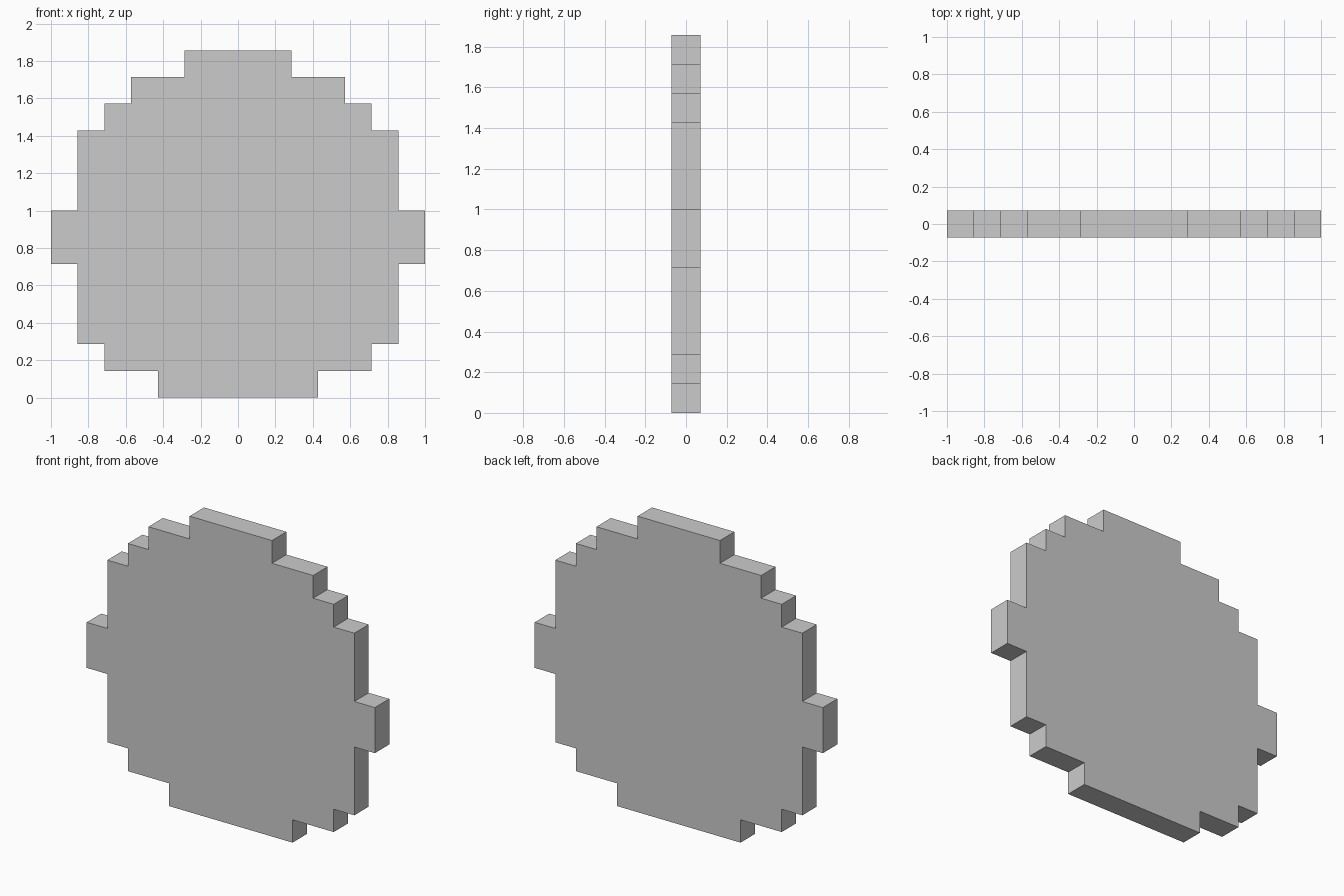
import bpy
import bmesh

if "Cube" in bpy.data.objects:
    bpy.data.objects.remove(bpy.data.objects["Cube"])

U = 2 / 14  # one pixel step of the stepped outline

# Rows of the plate from bottom to top: (half width, row height) in steps
rows = [(3, 1), (5, 1), (6, 3), (7, 2), (6, 3), (5, 1), (4, 1), (2, 1)]

# Right half of the stepped outline, then mirrored to close it
right, z = [], 0
for half, height in rows:
    right += [(half * U, z * U), (half * U, (z + height) * U)]
    z += height
outline = right + [(-x, h) for x, h in reversed(right)]

# Plate: outline face extruded one step deep
bm = bmesh.new()
front = bm.faces.new([bm.verts.new((x, -U / 2, h)) for x, h in outline])
result = bmesh.ops.extrude_face_region(bm, geom=[front], use_keep_orig=True)
moved = [v for v in result["geom"] if isinstance(v, bmesh.types.BMVert)]
bmesh.ops.translate(bm, verts=moved, vec=(0, U, 0))
bmesh.ops.recalc_face_normals(bm, faces=bm.faces)

mesh = bpy.data.meshes.new("stepped_plate")
bm.to_mesh(mesh)
bm.free()
bpy.context.collection.objects.link(bpy.data.objects.new("stepped_plate", mesh))
